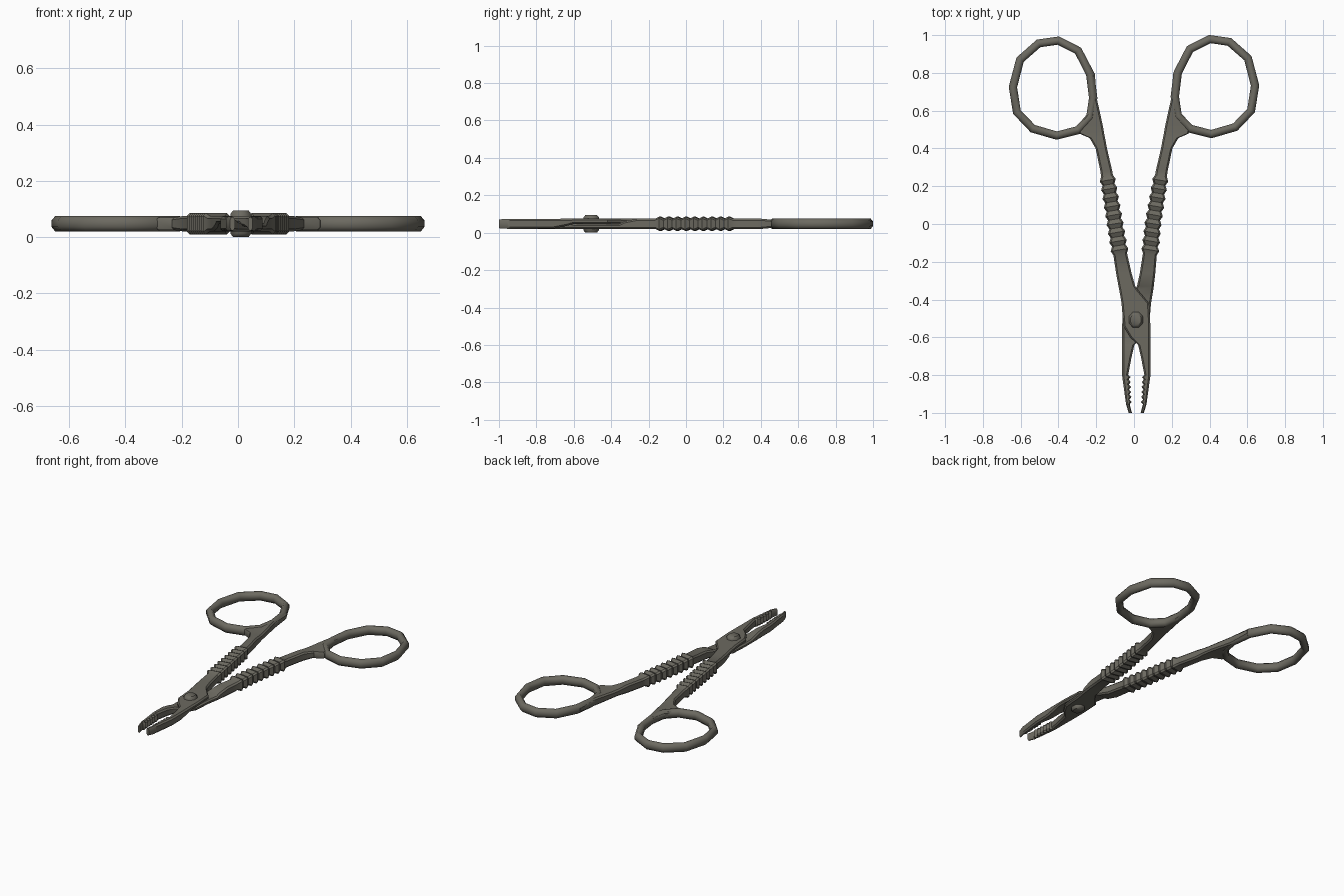
import bpy, bmesh, math
from mathutils import Vector

if "Cube" in bpy.data.objects:
    bpy.data.objects.remove(bpy.data.objects["Cube"])

steel = bpy.data.materials.new("dark_steel")
steel.diffuse_color = (0.15, 0.143, 0.118, 1)
steel.use_nodes = True
steel.node_tree.nodes["Principled BSDF"].inputs["Base Color"].default_value = steel.diffuse_color
MID = 0.0475          # mid-height of the flat instrument
ZLO, ZHI = 0.02, 0.075


def make(name, bm, angle):
    bmesh.ops.recalc_face_normals(bm, faces=bm.faces)
    me = bpy.data.meshes.new(name)
    bm.to_mesh(me)
    bm.free()
    ob = bpy.data.objects.new(name, me)
    bpy.context.collection.objects.link(ob)
    me.materials.append(steel)
    bpy.ops.object.select_all(action='DESELECT')
    ob.select_set(True)
    bpy.context.view_layer.objects.active = ob
    bpy.ops.object.shade_smooth_by_angle(angle=math.radians(angle))
    return ob


def loft(loops, closed=False):
    bm = bmesh.new()
    vs = [[bm.verts.new(p) for p in l] for l in loops]
    n = len(vs[0])
    pairs = list(zip(vs, vs[1:])) + ([(vs[-1], vs[0])] if closed else [])
    for a, b in pairs:
        for i in range(n):
            j = (i + 1) % n
            bm.faces.new((a[i], a[j], b[j], b[i]))
    if not closed:
        bm.faces.new(vs[0])
        bm.faces.new(vs[-1])
    return bm


def flip(p):
    """Turn a point of the left half over to become the right half."""
    x, y, z = p
    c = 0.012 * min(1, max(0, -y / 0.35))
    return Vector((2 * c - x, y, 2 * MID - z))


def section(y, xl, xr, zl=ZLO, zh=ZHI, tilt=0.0):
    """Chamfered rectangular cross-section of an arm."""
    cx = (xl + xr) / 2
    c = min(0.009, (xr - xl) * 0.3)
    d = min(0.009, (zh - zl) * 0.3)
    pts = [(xl + c, zl), (xr - c, zl), (xr, zl + d), (xr, zh - d),
           (xr - c, zh), (xl + c, zh), (xl, zh - d), (xl, zl + d)]
    return [Vector((x, y + tilt * (x - cx), z)) for x, z in pts]


# arm: upper shank and web beside the finger ring
arm = [section(*s) for s in (
    (0.80, -0.245, -0.208, 0.028, 0.067),
    (0.66, -0.236, -0.196, 0.022, 0.073),
    (0.58, -0.250, -0.178, 0.024, 0.071),
    (0.52, -0.298, -0.165, 0.026, 0.069),
    (0.48, -0.292, -0.158, 0.026, 0.069),
    (0.455, -0.235, -0.153, 0.025, 0.070),
    (0.40, -0.203, -0.143),
    (0.28, -0.178, -0.115))]

# arm: ridged grip
RIDGES = 9
for i in range(RIDGES * 2 + 1):
    t = i / (RIDGES * 2)
    y = 0.255 - 0.415 * t
    cx = -0.143 + 0.070 * t
    peak = i % 2
    hw = 0.031 + 0.005 * t + 0.011 * peak
    h = 0.0275 + 0.0105 * peak
    arm.append(section(y, cx - hw, cx + hw, MID - h, MID + h, 0.17))

# arm: half-thickness lap at the pivot, crossing to the other side
arm += [section(*s) for s in (
    (-0.26, -0.095, -0.013),
    (-0.33, -0.082, 0.007, 0.034, 0.075),
    (-0.355, -0.077, 0.025, MID, 0.075),
    (-0.42, -0.066, 0.080, MID, 0.075),
    (-0.54, -0.056, 0.087, MID, 0.075),
    (-0.60, -0.020, 0.087, MID, 0.075),
    (-0.64, 0.022, 0.087, 0.036, 0.075),
    (-0.71, 0.038, 0.087, 0.022, 0.074),
    (-0.80, 0.055, 0.087, 0.021, 0.074))]

# arm: toothed jaw tip
TEETH = 6
for i in range(TEETH * 2):
    t = i / (TEETH * 2 - 1)
    inner = 0.042 - 0.006 * t + (0.011 if i % 2 else 0)
    outer = 0.086 - 0.020 * t
    arm.append(section(-0.81 - 0.145 * t, inner, outer, 0.021, 0.074))
arm.append(section(-1.0, 0.035, 0.052, 0.024, 0.071))

make("left_arm", loft(arm), 35)
make("right_arm", loft([[flip(p) for p in l] for l in arm]), 35)

# finger rings: low-sided oval loops with a rounded tube section
path = [(-0.505, 0.956), (-0.401, 0.971), (-0.296, 0.918), (-0.232, 0.794),
        (-0.216, 0.667), (-0.232, 0.566), (-0.296, 0.497), (-0.409, 0.468),
        (-0.536, 0.505), (-0.620, 0.593), (-0.641, 0.725), (-0.603, 0.870)]
ring = []
for i, p in enumerate(path):
    a, b = Vector(path[i - 1]), Vector(path[(i + 1) % len(path)])
    t = (b - a).normalized()
    n = Vector((-t.y, t.x))
    loop = []
    for k in range(8):
        ang = math.pi / 8 + k * math.pi / 4
        r = 0.024 * math.cos(ang)
        loop.append(Vector((p[0] + n.x * r, p[1] + n.y * r,
                            MID + 0.0295 * math.sin(ang))))
    ring.append(loop)
make("left_finger_ring", loft(ring, True), 60)
make("right_finger_ring",
     loft([[flip(p) + Vector((0, 0.008, 0)) for p in l] for l in ring], True), 60)

# pivot screw with chamfered heads above and below
screw = []
for r, z in ((0.033, 0.0), (0.045, 0.013), (0.045, 0.082), (0.033, 0.095)):
    screw.append([Vector((0.010 + 0.90 * r * math.cos(a), -0.507 + r * math.sin(a), z))
                  for a in (math.pi / 8 + k * math.pi / 4 for k in range(8))])
make("pivot_screw", loft(screw), 50)
